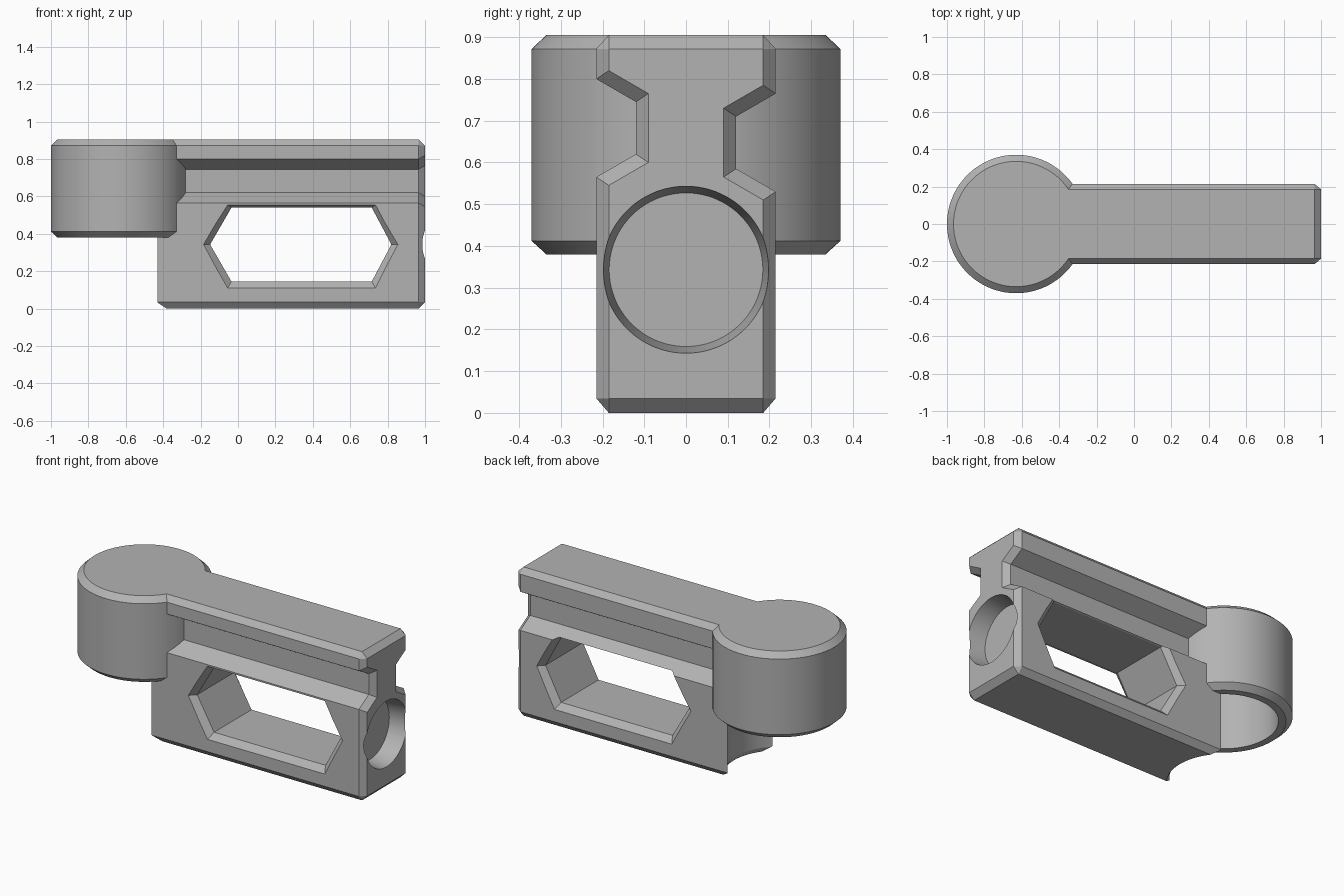
import bpy, bmesh, math

if "Cube" in bpy.data.objects:
    bpy.data.objects.remove(bpy.data.objects["Cube"])

grey = bpy.data.materials.new("plain_grey")
grey.diffuse_color = (0.45, 0.45, 0.45, 1)
grey.use_nodes = True
grey.node_tree.nodes["Principled BSDF"].inputs["Base Color"].default_value = grey.diffuse_color


def loft(name, rings):
    """Closed solid through rings of equal point count."""
    bm = bmesh.new()
    loops = [[bm.verts.new(p) for p in ring] for ring in rings]
    n = len(loops[0])
    for a, b in zip(loops, loops[1:]):
        for i in range(n):
            j = (i + 1) % n
            bm.faces.new((a[i], a[j], b[j], b[i]))
    bm.faces.new(loops[0][::-1])
    bm.faces.new(loops[-1])
    bmesh.ops.remove_doubles(bm, verts=bm.verts, dist=1e-5)
    bmesh.ops.recalc_face_normals(bm, faces=bm.faces)
    me = bpy.data.meshes.new(name)
    bm.to_mesh(me)
    bm.free()
    ob = bpy.data.objects.new(name, me)
    bpy.context.collection.objects.link(ob)
    me.materials.append(grey)
    return ob


def turned(name, centre, sections, axis="z", n=96):
    """Round solid from (radius, height) sections along z or x."""
    rings = []
    for r, h in sections:
        ring = []
        for i in range(n):
            t = 2 * math.pi * (i + 0.5) / n
            c, s = r * math.cos(t), r * math.sin(t)
            ring.append((centre + c, s, h) if axis == "z" else (h, c, centre + s))
        rings.append(ring)
    return loft(name, rings)


def boolean(target, other, operation):
    mod = target.modifiers.new(operation, "BOOLEAN")
    mod.operation, mod.object, mod.solver = operation, other, "EXACT"
    bpy.context.view_layer.objects.active = target
    bpy.ops.object.modifier_apply(modifier=mod.name)
    bpy.data.objects.remove(other, do_unlink=True)


# Grooved arm: each entry is an outline point and its match on the bevelled end
half = [((.185, .905), (.185, .872)), ((.215, .872), (.185, .872)),
        ((.215, .80), (.185, .82)), ((.12, .745), (.09, .765)),
        ((.12, .62), (.09, .60)), ((.215, .565), (.185, .545)),
        ((.215, .035), (.185, .035)), ((.185, 0), (.185, .035))]


def outline(x, k):
    front = [(x, -p[k][0], p[k][1]) for p in half]
    back = []
    for i, p in enumerate(half):
        drop = .035 if 2 <= i <= 5 else 0      # back groove sits lower
        back.append((x, p[k][0], p[k][1] - drop))
    return front + back[::-1]


body = loft("lever_body", [outline(-.63, 0), outline(.965, 0), outline(1, 1)])

# Round head with bevelled rims
head = turned("round_head", -.63, [(.335, .38), (.37, .412), (.37, .872), (.335, .905)])
boolean(body, head, "UNION")

# Hollow under the head, which also scoops out the arm's inner end
hollow = turned("head_hollow", -.63, [(.32, -.02), (.293, .03), (.293, .83)])
boolean(body, hollow, "DIFFERENCE")


# Six-sided window with flared edges on both sides
def window_ring(y, k):
    top, low = .54 + .015 * k, .145 - .035 * k
    l, r, e = -.035 - .02 * k, .715 + .02 * k, .035 * k
    pts = [(-.149 - e, .343), (l, top), (r, top), (.82 + e, .343), (r, low), (l, low)]
    return [(x, y, z) for x, z in pts]


window = loft("window_cut", [window_ring(-.25, 2), window_ring(-.18, 0),
                             window_ring(.18, 0), window_ring(.25, 2)])
boolean(body, window, "DIFFERENCE")

# Shallow tapered round recess in the end
recess = turned("end_recess", .343, [(.184, .89), (.2, 1.0), (.203, 1.02)], "x")
boolean(body, recess, "DIFFERENCE")

body.select_set(True)
bpy.context.view_layer.objects.active = body
bpy.ops.object.shade_smooth_by_angle(angle=math.radians(20))
